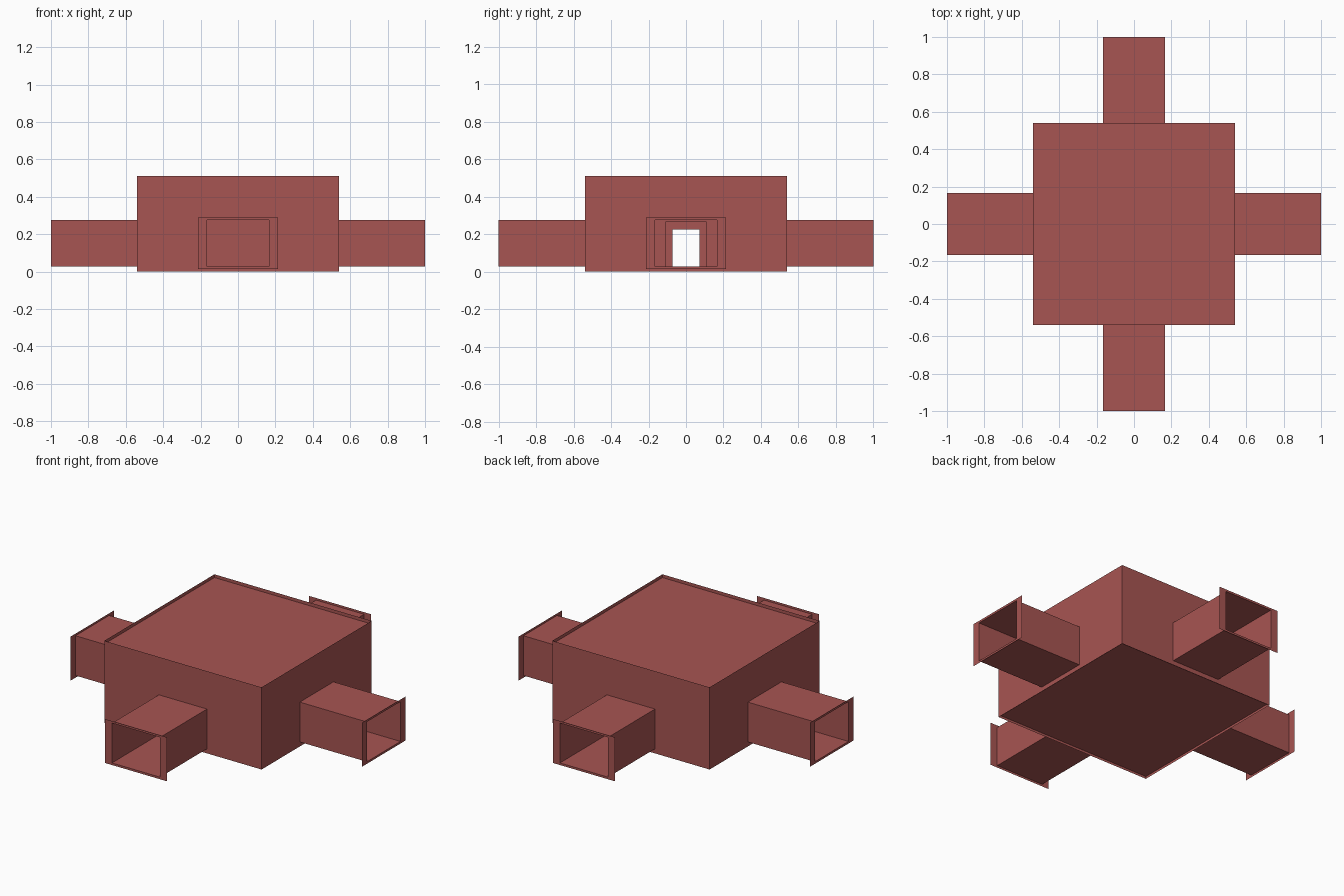
import bpy, bmesh, math
from mathutils import Matrix

if "Cube" in bpy.data.objects:
    bpy.data.objects.remove(bpy.data.objects["Cube"])

R, TOP = 0.54, 0.51            # room half width and wall height
ROOF_Z, FLOOR_Z = 0.49, 0.015  # recessed roof and floor
HW, Z0, Z1 = 0.165, 0.028, 0.275   # passage half width, floor, ceiling
END = 1.0

mat = bpy.data.materials.new("brick_red")
mat.diffuse_color = (0.39, 0.09, 0.085, 1)
mat.use_nodes = True
mat.node_tree.nodes["Principled BSDF"].inputs["Base Color"].default_value = mat.diffuse_color


def sheet(name, quads, turn=0):
    """Thin-sheet object from quads, turned about z by quarter turns."""
    bm = bmesh.new()
    for q in quads:
        bm.faces.new([bm.verts.new(p) for p in q])
    bmesh.ops.remove_doubles(bm, verts=bm.verts, dist=1e-5)
    bm.transform(Matrix.Rotation(turn * math.pi / 2, 4, 'Z'))
    me = bpy.data.meshes.new(name)
    bm.to_mesh(me)
    bm.free()
    me.materials.append(mat)
    ob = bpy.data.objects.new(name, me)
    bpy.context.collection.objects.link(ob)
    return ob


def upright(x, y0, y1, z0, z1):
    """Vertical quad facing +x."""
    return [(x, y0, z0), (x, y1, z0), (x, y1, z1), (x, y0, z1)]


def level(z, half, up):
    pts = [(-half, -half, z), (half, -half, z), (half, half, z), (-half, half, z)]
    return pts if up else pts[::-1]


# Room roof and floor, set slightly inside the wall edges
sheet("roof", [level(ROOF_Z, R, True)])
sheet("floor", [level(FLOOR_Z, R, False)])

# Doorway half width and head height per side; None is a closed wall
sides = [("right", (0.11, 0.265)), ("back", None),
         ("left", (0.073, 0.225)), ("front", None)]

for turn, (side, door) in enumerate(sides):
    # Room wall
    if door:
        w, h = door
        wall = [upright(R, -R, -w, 0, TOP), upright(R, w, R, 0, TOP),
                upright(R, -w, w, h, TOP), upright(R, -w, w, 0, Z0)]
    else:
        wall = [upright(R, -R, R, 0, TOP)]
    sheet(side + "_wall", wall, turn)

    # Passage: open square tube
    ring = [(-HW, Z0), (HW, Z0), (HW, Z1), (-HW, Z1)]
    tube = []
    for i in range(4):
        (ya, za), (yb, zb) = ring[i], ring[(i + 1) % 4]
        tube.append([(R, ya, za), (R, yb, zb), (END, yb, zb), (END, ya, za)][::-1])
    sheet(side + "_passage", tube, turn)

    # Flat flange around the passage mouth
    fw, f0, f1 = 0.213, 0.015, 0.288
    sheet(side + "_flange", [upright(END, -fw, -HW, f0, f1),
                             upright(END, HW, fw, f0, f1),
                             upright(END, -HW, HW, Z1, f1),
                             upright(END, -HW, HW, f0, Z0)], turn)
